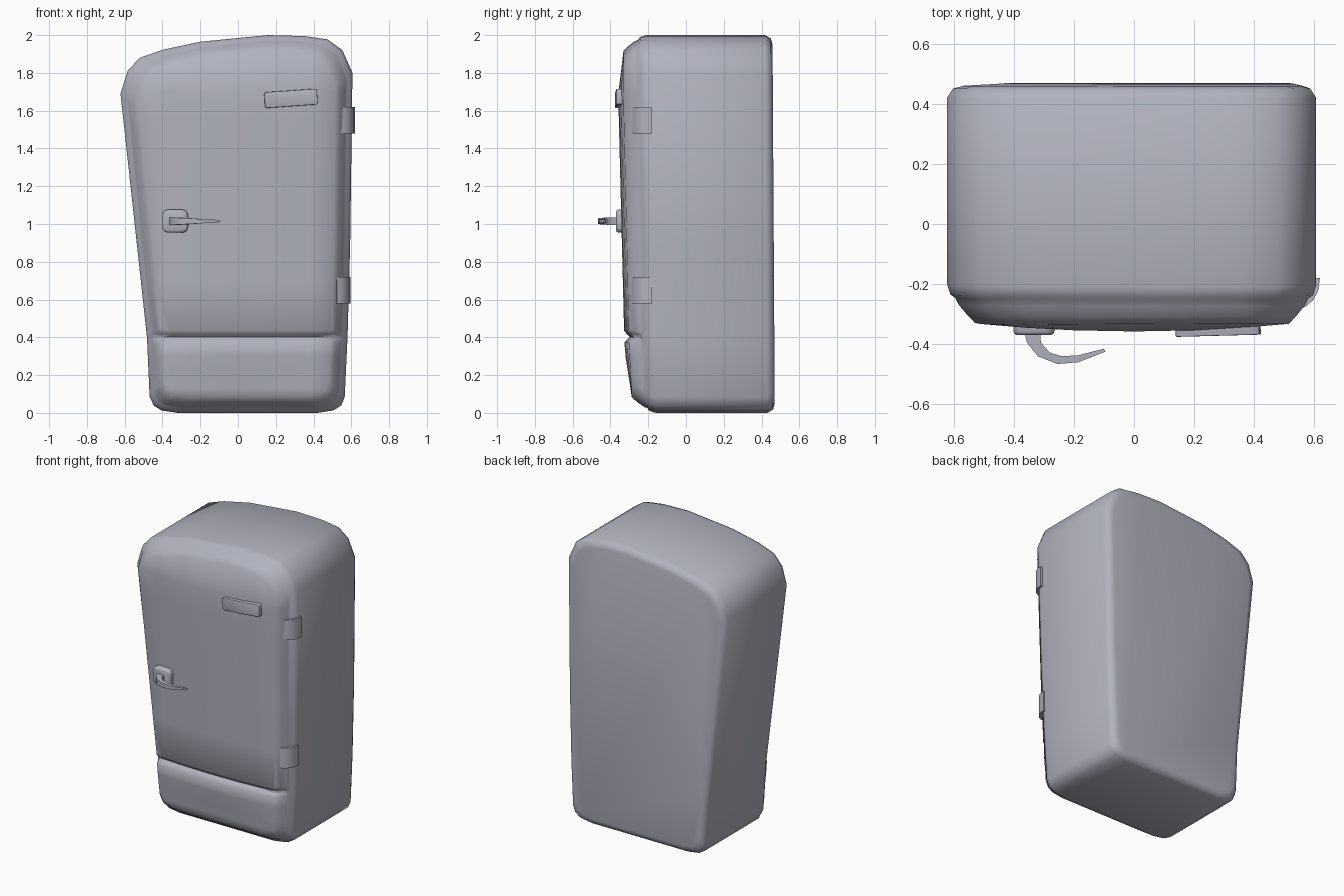
import bpy, bmesh, math
from mathutils import Vector

if "Cube" in bpy.data.objects:
    bpy.data.objects.remove(bpy.data.objects["Cube"])

enamel = bpy.data.materials.new("blue_grey_enamel")
enamel.diffuse_color = (0.44, 0.45, 0.52, 1)
enamel.use_nodes = True
enamel.node_tree.nodes["Principled BSDF"].inputs["Base Color"].default_value = enamel.diffuse_color


def finish(name, bm, angle):
    bmesh.ops.recalc_face_normals(bm, faces=bm.faces)
    mesh = bpy.data.meshes.new(name)
    bm.to_mesh(mesh)
    bm.free()
    mesh.materials.append(enamel)
    ob = bpy.data.objects.new(name, mesh)
    bpy.context.collection.objects.link(ob)
    bpy.ops.object.select_all(action='DESELECT')
    bpy.context.view_layer.objects.active = ob
    ob.select_set(True)
    bpy.ops.object.shade_smooth_by_angle(angle=math.radians(angle))
    return ob


def loft(rings):
    bm = bmesh.new()
    rows = [[bm.verts.new(p) for p in ring] for ring in rings]
    for a, b in zip(rows, rows[1:]):
        for i in range(len(a)):
            j = (i + 1) % len(a)
            bm.faces.new((a[i], a[j], b[j], b[i]))
    bm.faces.new(rows[0])
    bm.faces.new(rows[-1])
    return bm


def clamp(t):
    t = max(0.0, min(1.0, t))
    return t * t * (3 - 2 * t)


# Cabinet and door: lopsided front outline, lofted from back to front
outline = [(-0.32, 0), (0.42, 0), (0.505, 0.013), (0.547, 0.04), (0.565, 0.085),
           (0.58, 0.4), (0.594, 0.9), (0.606, 1.8), (0.553, 1.92), (0.475, 1.977),
           (0.35, 1.995), (0.16, 2.0), (-0.2, 1.965), (-0.4, 1.922),
           (-0.52, 1.88), (-0.585, 1.81), (-0.622, 1.69), (-0.482, 0.4),
           (-0.468, 0.085), (-0.445, 0.038), (-0.405, 0.013)]
layers = [(0.464, 0.05), (0.455, 0.018), (0.425, 0), (-0.185, 0), (-0.218, 0.01),
          (-0.229, 0.025), (-0.25, 0.034), (-0.285, 0.06), (-0.308, 0.085)]
bm = loft([[(x * (1 - d / 0.57), y, 1 + (z - 1) * (1 - d)) for x, z in outline]
           for y, d in layers])

# Slice the door so it can bulge and carry the horizontal groove
cuts = [((0, 0, z), (0, 0, 1)) for z in
        (0.13, 0.2, 0.3, 0.372, 0.388, 0.402, 0.418, 0.436, 0.7, 1.0, 1.3, 1.55, 1.7)]
cuts += [((x, 0, 0), (1, 0, 0)) for x in (-0.36, -0.2, 0, 0.2, 0.38)]
for co, no in cuts:
    faces = [f for f in bm.faces if all(v.co.y < -0.24 for v in f.verts)]
    geom = set(faces)
    for f in faces:
        geom.update(f.verts)
        geom.update(f.edges)
    bmesh.ops.bisect_plane(bm, geom=list(geom), plane_co=Vector(co), plane_no=Vector(no), dist=1e-5)
for v in bm.verts:
    x, y, z = v.co
    if y < -0.27:
        if y < -0.3:
            y -= 0.034 * max(0, 1 - (x / 0.58) ** 2) * clamp((1.94 - z) / 0.28) * clamp((z - 0.02) / 0.36)
        y += 0.03 * max(0, 1 - abs(z - 0.402) / 0.03)
    v.co.y = y - (0.025 if y < 0 else 0.006) * (z - 1)
finish("fridge_body", bm, 85)

# Hinges: curved plates wrapping the right door edge
plate = [(0.59, -0.18), (0.619, -0.18), (0.613, -0.222), (0.597, -0.252),
         (0.575, -0.273), (0.548, -0.285), (0.535, -0.25)]
for name, z, dx in (("upper_hinge", 1.55, 0), ("lower_hinge", 0.65, -0.024)):
    bm = loft([[(x + dx, y, z + s) for x, y in plate] for s in (-0.07, 0.07)])
    finish(name, bm, 30)


def rounded_box(name, center, size, corner, edge, tilt=(0, 0, 0)):
    bpy.ops.mesh.primitive_cube_add(size=1, location=center, rotation=tilt)
    ob = bpy.context.object
    ob.name = name
    ob.scale = size
    bpy.ops.object.transform_apply(location=False, rotation=False, scale=True)
    bm = bmesh.new()
    bm.from_mesh(ob.data)
    upright = [e for e in bm.edges if abs(e.verts[0].co.y - e.verts[1].co.y) > 1e-4]
    bmesh.ops.bevel(bm, geom=upright, offset=corner, segments=3, profile=0.5, affect='EDGES')
    front = min(bm.faces, key=lambda f: f.calc_center_median().y)
    bmesh.ops.bevel(bm, geom=list(front.edges), offset=edge, segments=2, profile=0.5, affect='EDGES')
    bm.to_mesh(ob.data)
    bm.free()
    ob.data.materials.append(enamel)
    bpy.ops.object.shade_smooth_by_angle(angle=math.radians(50))


# Blank badge and handle mounting plate
rounded_box("badge_plate", (0.28, -0.347, 1.665), (0.28, 0.05, 0.084), 0.012, 0.003,
            (0, math.radians(-4), math.radians(1.5)))
rounded_box("handle_plate", (-0.333, -0.343, 1.015), (0.136, 0.054, 0.122), 0.03, 0.013)

# Handle: tapering hook lofted between its outer and inner curve
hook = [(-0.365, -0.36, -0.312, -0.36, 0.02), (-0.356, -0.395, -0.31, -0.395, 0.02),
        (-0.32, -0.44, -0.28, -0.428, 0.018), (-0.255, -0.466, -0.24, -0.44, 0.015),
        (-0.185, -0.46, -0.185, -0.437, 0.011), (-0.095, -0.425, -0.1, -0.415, 0.006)]
bm = loft([[(a, b, 1.015 - h), (a, b, 1.015 + h), (c, d, 1.015 + h), (c, d, 1.015 - h)]
           for a, b, c, d, h in hook])
finish("door_handle", bm, 40)
